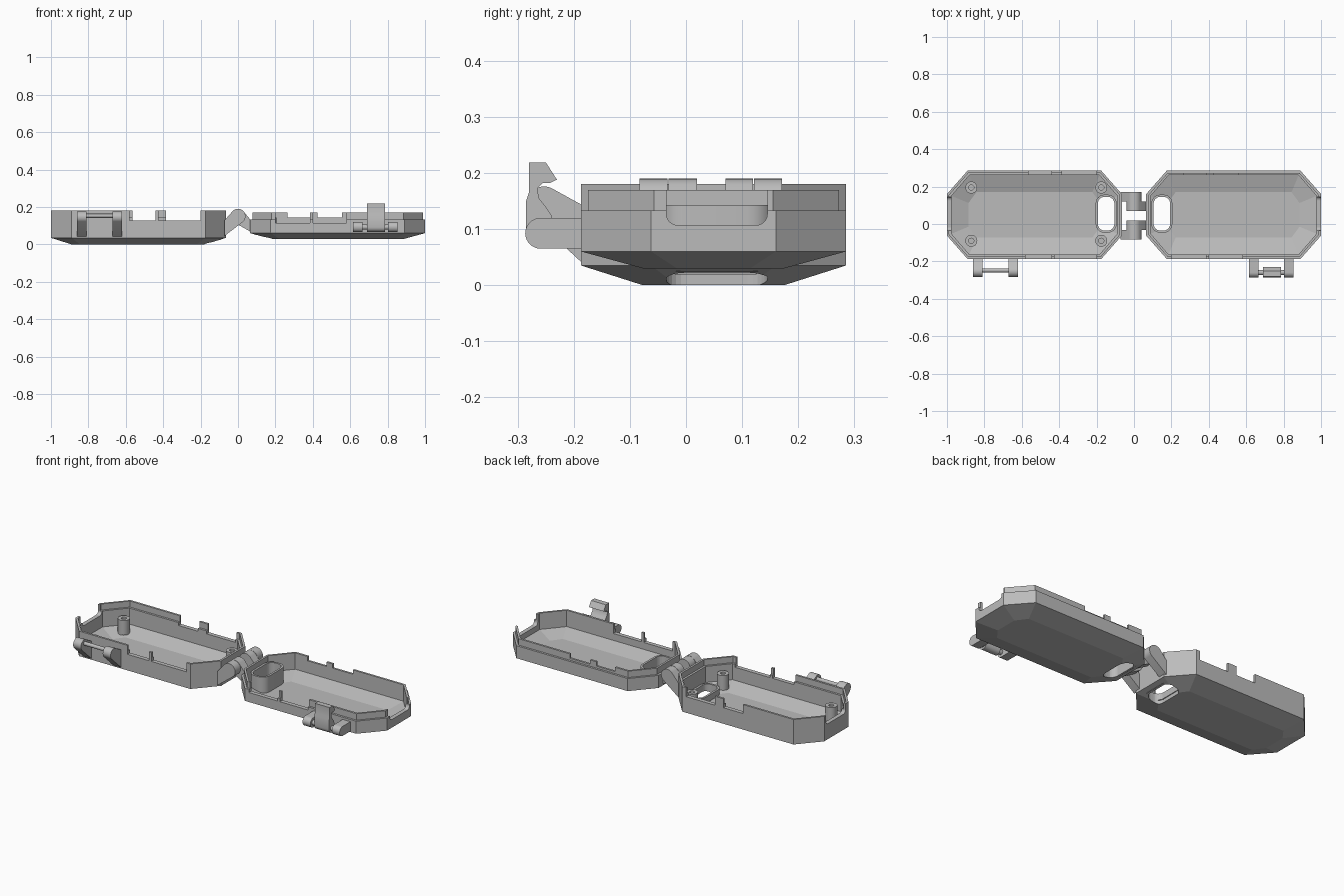
import bpy, bmesh
from math import sin, cos, pi, radians

cube = bpy.data.objects.get("Cube")
if cube:
    bpy.data.objects.remove(cube, do_unlink=True)

grey = bpy.data.materials.new("plain_grey")
grey.use_nodes = True
grey.diffuse_color = (0.5, 0.5, 0.5, 1)
grey.node_tree.nodes["Principled BSDF"].inputs["Base Color"].default_value = (0.5, 0.5, 0.5, 1)


def finish(name, bm, smooth=False):
    bmesh.ops.recalc_face_normals(bm, faces=bm.faces)
    mesh = bpy.data.meshes.new(name)
    bm.to_mesh(mesh)
    bm.free()
    mesh.materials.append(grey)
    obj = bpy.data.objects.new(name, mesh)
    bpy.context.collection.objects.link(obj)
    if smooth:
        bpy.ops.object.select_all(action='DESELECT')
        obj.select_set(True)
        bpy.context.view_layer.objects.active = obj
        bpy.ops.object.shade_smooth_by_angle(angle=radians(30))
    return obj


def loft(bm, rings):
    loops = [[bm.verts.new(p) for p in ring] for ring in rings]
    n = len(loops[0])
    for a, b in zip(loops, loops[1:]):
        for i in range(n):
            bm.faces.new((a[i], a[(i + 1) % n], b[(i + 1) % n], b[i]))
    bm.faces.new(loops[0])
    bm.faces.new(loops[-1])


def add_prism(bm, pts, axis, lo, hi):
    place = {'x': lambda p, t: (t, p[0], p[1]),
             'y': lambda p, t: (p[0], t, p[1]),
             'z': lambda p, t: (p[0], p[1], t)}[axis]
    loft(bm, [[place(p, t) for p in pts] for t in (lo, hi)])


def prism(name, pts, axis, lo, hi, smooth=True):
    bm = bmesh.new()
    add_prism(bm, pts, axis, lo, hi)
    return finish(name, bm, smooth)


def arc(cx, cy, r, start, end, n=16):
    angles = [radians(start + (end - start) * i / n) for i in range(n + 1)]
    return [(cx + r * cos(a), cy + r * sin(a)) for a in angles]


def circle(cx, cy, r, n=24):
    return arc(cx, cy, r, 0, 360, n)[:-1]


def rect(x0, x1, y0, y1):
    return [(x0, y0), (x1, y0), (x1, y1), (x0, y1)]


def rounded(x0, x1, y0, y1, r):
    corners = ((x1, y0, -1, 1, -90), (x1, y1, -1, -1, 0), (x0, y1, 1, -1, 90), (x0, y0, 1, 1, 180))
    return [p for x, y, sx, sy, a in corners for p in arc(x + sx * r, y + sy * r, r, a, a + 90, 6)]


def cut(obj, cutter):
    mod = obj.modifiers.new("cut", 'BOOLEAN')
    mod.operation, mod.solver, mod.object = 'DIFFERENCE', 'EXACT', cutter
    bpy.ops.object.select_all(action='DESELECT')
    obj.select_set(True)
    bpy.context.view_layer.objects.active = obj
    bpy.ops.object.modifier_apply(modifier=mod.name)


def octagon(side, inset, z):
    x0, x1, y0, y1 = 0.065 + inset, 1 - inset, -0.187 + inset, 0.285 - inset
    k = inset * 0.586
    cx, cy = 0.11 - k, 0.125 - k
    pts = [(x0 + cx, y0), (x1 - cx, y0), (x1, y0 + cy), (x1, y1 - cy),
           (x1 - cx, y1), (x0 + cx, y1), (x0, y1 - cy), (x0, y0 + cy)]
    return [(side * x, y, z) for x, y in pts]


def tray(name, side, levels, front_gaps, back_gaps, front_z, back_z, end_z, collar):
    bm = bmesh.new()
    loft(bm, [octagon(side, inset, z) for inset, z in levels])
    shell = finish(name, bm)
    # Gaps in the front, back and end walls
    bm = bmesh.new()
    for gaps, y0, y1, z in ((front_gaps, -0.21, -0.155, front_z), (back_gaps, 0.255, 0.31, back_z)):
        for a, b in gaps:
            add_prism(bm, rect(side * a, side * b, y0, y1), 'z', z, 0.25)
    add_prism(bm, rounded(-0.035, 0.145, end_z, 0.3, 0.02), 'x', side * 0.95, side * 1.05)
    gap_cutter = finish(name + "_gap_cutter", bm)
    # Strap slot with its collar
    mid = side * 0.149
    ring = prism(name + "_slot_collar", rounded(mid - 0.056, mid + 0.056, -0.047, 0.157, 0.047),
                 'z', collar[0], collar[1])
    slot_cutter = prism(name + "_slot_cutter", rounded(mid - 0.044, mid + 0.044, -0.035, 0.145, 0.035),
                        'z', -0.05, 0.3, False)
    cut(shell, gap_cutter)
    cut(shell, slot_cutter)
    cut(ring, slot_cutter)
    for helper in (gap_cutter, slot_cutter):
        bpy.data.objects.remove(helper, do_unlink=True)


# Deep tray with a rebated rim, and lid tray with a raised lip
tray("deep_tray", -1,
     [(0.11, 0), (0, 0.035), (0, 0.18), (0.012, 0.18), (0.012, 0.145),
      (0.024, 0.145), (0.024, 0.052), (0.115, 0.02)],
     [(0.2, 0.425), (0.44, 0.58)], [(0.2, 0.385), (0.44, 0.565)], 0.128, 0.128, 0.125, (0.024, 0.06))
tray("lid_tray", 1,
     [(0.11, 0.03), (0, 0.06), (0, 0.133), (0.012, 0.133), (0.012, 0.17),
      (0.024, 0.17), (0.024, 0.075), (0.115, 0.048)],
     [(0.2, 0.385), (0.4, 0.58)], [(0.265, 0.385), (0.425, 0.555)], 0.115, 0.145, 0.107, (0.05, 0.143))

# Screw posts
for i, x in enumerate((-0.87, -0.175)):
    for j, y in enumerate((-0.09, 0.195)):
        bm = bmesh.new()
        rings = [(0.032, 0.03), (0.032, 0.115), (0.014, 0.115), (0.014, 0.05)]
        loft(bm, [[(px, py, z) for px, py in circle(x, y, r)] for r, z in rings])
        finish(f"screw_post_{i}_{j}", bm, True)

# Hinge knuckles: outer pair on the deep tray, inner pair on the lid
left_arm = [(-0.072, 0.045)] + arc(0, 0.15, 0.04, -45, 135) + [(-0.072, 0.128)]
right_arm = [(0.072, 0.065)] + arc(0, 0.15, 0.04, 225, 45) + [(0.072, 0.125)]
for i, (a, b) in enumerate(((-0.083, -0.033), (0.121, 0.171))):
    prism(f"hinge_outer_knuckle_{i}", left_arm, 'y', a, b)
for i, (a, b) in enumerate(((-0.031, 0.02), (0.07, 0.119))):
    prism(f"hinge_inner_knuckle_{i}", right_arm, 'y', a, b)

# Catch arms and pin on the deep tray
catch = [(-0.18, 0.035)] + [(-0.18, 0.14)] + arc(-0.253, 0.145, 0.031, 55, 225)
for i, x in enumerate((-0.86, -0.67)):
    prism(f"catch_arm_{i}", catch, 'x', x, x + 0.05)
prism("catch_pin", circle(-0.248, 0.153, 0.011, 16), 'x', -0.83, -0.65)

# Latch arms, pivot and hook on the lid
latch = [(-0.18, 0.065), (-0.18, 0.12)] + arc(-0.259, 0.0925, 0.0275, 90, 270)
for i, x in enumerate((0.615, 0.803)):
    prism(f"latch_arm_{i}", latch, 'x', x, x + 0.05)
prism("latch_pivot", circle(-0.259, 0.0925, 0.014, 16), 'x', 0.64, 0.83)
hook = (arc(-0.259, 0.0925, 0.026, 180, 360, 12)
        + [(-0.24, 0.125), (-0.25, 0.14), (-0.262, 0.155), (-0.265, 0.172), (-0.255, 0.182),
           (-0.243, 0.182), (-0.23, 0.188), (-0.25, 0.219), (-0.28, 0.219), (-0.28, 0.165), (-0.285, 0.15)])
prism("latch_hook", hook, 'x', 0.69, 0.785)
